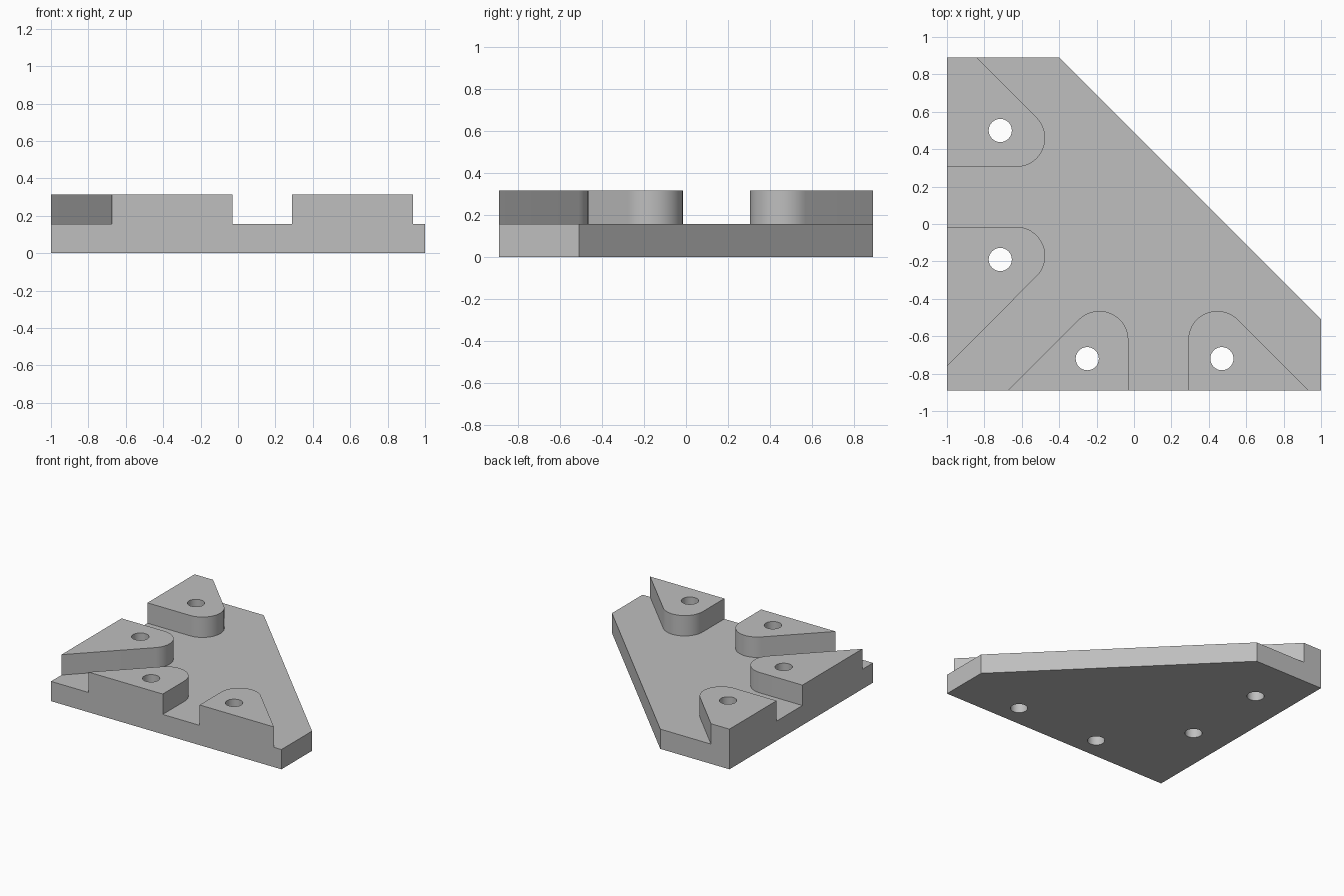
import bpy, bmesh
from math import sin, cos, radians, pi

default = bpy.data.objects.get("Cube")
if default:
    bpy.data.objects.remove(default, do_unlink=True)

BASE_TOP, BOSS_TOP = 0.155, 0.315
ROUND, HOLE = 0.155, 0.062

grey = bpy.data.materials.new("plain_grey")
grey.use_nodes = True
grey.diffuse_color = (0.52, 0.52, 0.52, 1)
grey.node_tree.nodes["Principled BSDF"].inputs["Base Color"].default_value = (0.52, 0.52, 0.52, 1)


def prism(name, outline, z0, z1):
    """Extrude a flat outline from z0 up to z1."""
    bm = bmesh.new()
    face = bm.faces.new([bm.verts.new((x, y, z0)) for x, y in outline])
    top = bmesh.ops.extrude_face_region(bm, geom=[face])["geom"]
    bmesh.ops.translate(bm, vec=(0, 0, z1 - z0),
                        verts=[v for v in top if isinstance(v, bmesh.types.BMVert)])
    bmesh.ops.recalc_face_normals(bm, faces=bm.faces)
    mesh = bpy.data.meshes.new(name)
    bm.to_mesh(mesh)
    bm.free()
    mesh.materials.append(grey)
    obj = bpy.data.objects.new(name, mesh)
    bpy.context.collection.objects.link(obj)
    return obj


def arc(cx, cy, r, start, end, steps=18):
    angles = [radians(start + (end - start) * i / steps) for i in range(steps + 1)]
    return [(cx + r * cos(a), cy + r * sin(a)) for a in angles]


def combine(target, tool, operation):
    mod = target.modifiers.new(operation, 'BOOLEAN')
    mod.operation, mod.solver, mod.object = operation, 'EXACT', tool
    bpy.context.view_layer.objects.active = target
    bpy.ops.object.modifier_apply(modifier=mod.name)
    bpy.data.objects.remove(tool, do_unlink=True)


# Base plate with one long clipped corner
plate = prism("corner_plate",
              [(-1, -0.89), (1, -0.89), (1, -0.51), (-0.4, 0.89), (-1, 0.89)], 0, BASE_TOP)

# Raised bosses: one straight side, rounded nose, one diagonal side
bosses = {
    "side_boss_rear": [(-1, 0.89), (-1, 0.305)] + arc(-0.63, 0.46, ROUND, -90, 45) + [(-0.84, 0.89)],
    "side_boss_front": [(-1, -0.76)] + arc(-0.63, -0.17, ROUND, -45, 90) + [(-1, -0.015)],
    "front_boss_right": [(-0.03, -0.89)] + arc(-0.185, -0.62, ROUND, 0, 135) + [(-0.675, -0.89)],
    "front_boss_left": [(0.935, -0.89)] + arc(0.445, -0.62, ROUND, 45, 180) + [(0.29, -0.89)],
}
for name, outline in bosses.items():
    combine(plate, prism(name, outline, BASE_TOP, BOSS_TOP), 'UNION')

# Bolt holes through the bosses and plate
for x, y in [(-0.715, 0.5), (-0.715, -0.19), (-0.25, -0.72), (0.47, -0.72)]:
    circle = arc(x, y, HOLE, 0, 360, 32)[:-1]
    combine(plate, prism("hole_cutter", circle, -0.1, BOSS_TOP + 0.1), 'DIFFERENCE')

# Smooth the curved walls, keep every corner crisp
bpy.ops.object.select_all(action='DESELECT')
plate.select_set(True)
bpy.context.view_layer.objects.active = plate
bpy.ops.object.shade_smooth_by_angle(angle=pi / 6)
